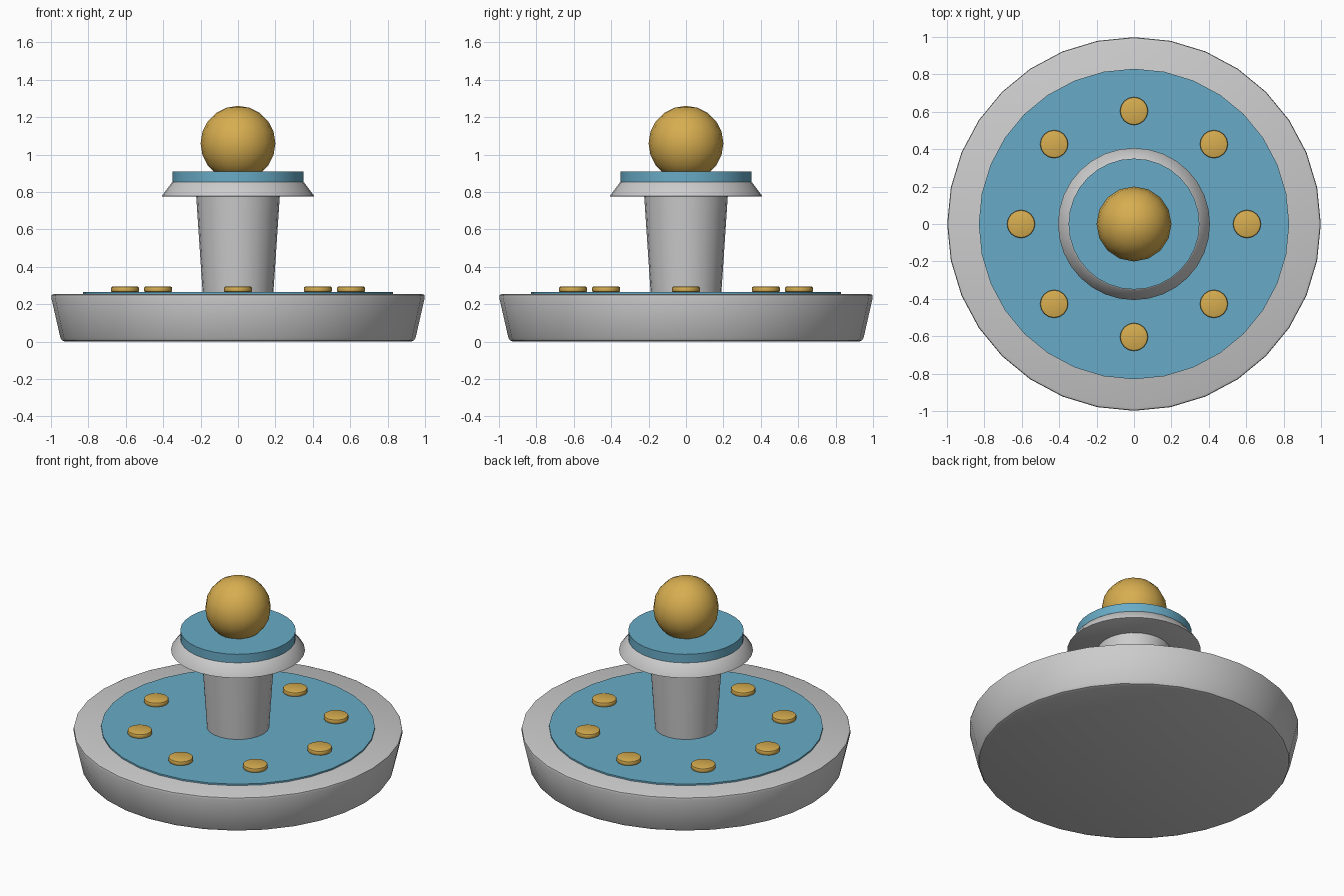
import bpy
from math import cos, sin, pi, radians

if "Cube" in bpy.data.objects:
    bpy.data.objects.remove(bpy.data.objects["Cube"])


def material(name, rgb):
    m = bpy.data.materials.new(name)
    m.diffuse_color = (*rgb, 1)
    m.use_nodes = True
    m.node_tree.nodes["Principled BSDF"].inputs["Base Color"].default_value = m.diffuse_color
    return m


WATER = material("water_blue", (0.14, 0.41, 0.57))
GOLD = material("gold", (0.68, 0.42, 0.08))


def finish(name, mat=None, bevel=0):
    ob = bpy.context.object
    ob.name = name
    if mat:
        ob.data.materials.append(mat)
    if bevel:
        mod = ob.modifiers.new("soft_edges", "BEVEL")
        mod.width = bevel
        mod.segments = 2
        mod.limit_method = "ANGLE"
        mod.angle_limit = radians(30)
        bpy.ops.object.modifier_apply(modifier=mod.name)
    bpy.ops.object.shade_smooth_by_angle(angle=radians(35))
    return ob


def drum(name, r_low, r_high, z_low, z_high, sides=32, mat=None, bevel=0, xy=(0, 0)):
    """Tapered round solid between two heights."""
    bpy.ops.mesh.primitive_cone_add(
        vertices=sides, radius1=r_low, radius2=r_high, depth=z_high - z_low,
        location=(*xy, (z_low + z_high) / 2))
    return finish(name, mat, bevel)


# lower basin and its water
drum("basin", 0.945, 1.003, 0, 0.255, bevel=0.02)
drum("basin_water", 0.83, 0.83, 0.01, 0.265, mat=WATER)

# pedestal, upper bowl and its water
drum("pedestal", 0.185, 0.225, 0.2, 0.8, sides=24)
drum("upper_bowl", 0.41, 0.35, 0.775, 0.855, bevel=0.008)
drum("upper_water", 0.35, 0.35, 0.845, 0.91, mat=WATER)

# finial ball
bpy.ops.mesh.primitive_uv_sphere_add(segments=16, ring_count=10, radius=0.2,
                                     location=(0, 0, 1.06))
finish("finial_ball", GOLD)

# ring of coins lying on the water
for i in range(8):
    a = i * pi / 4
    drum(f"coin_{i + 1}", 0.075, 0.075, 0.264, 0.294, sides=16, mat=GOLD,
         bevel=0.008, xy=(0.604 * cos(a), 0.604 * sin(a)))
